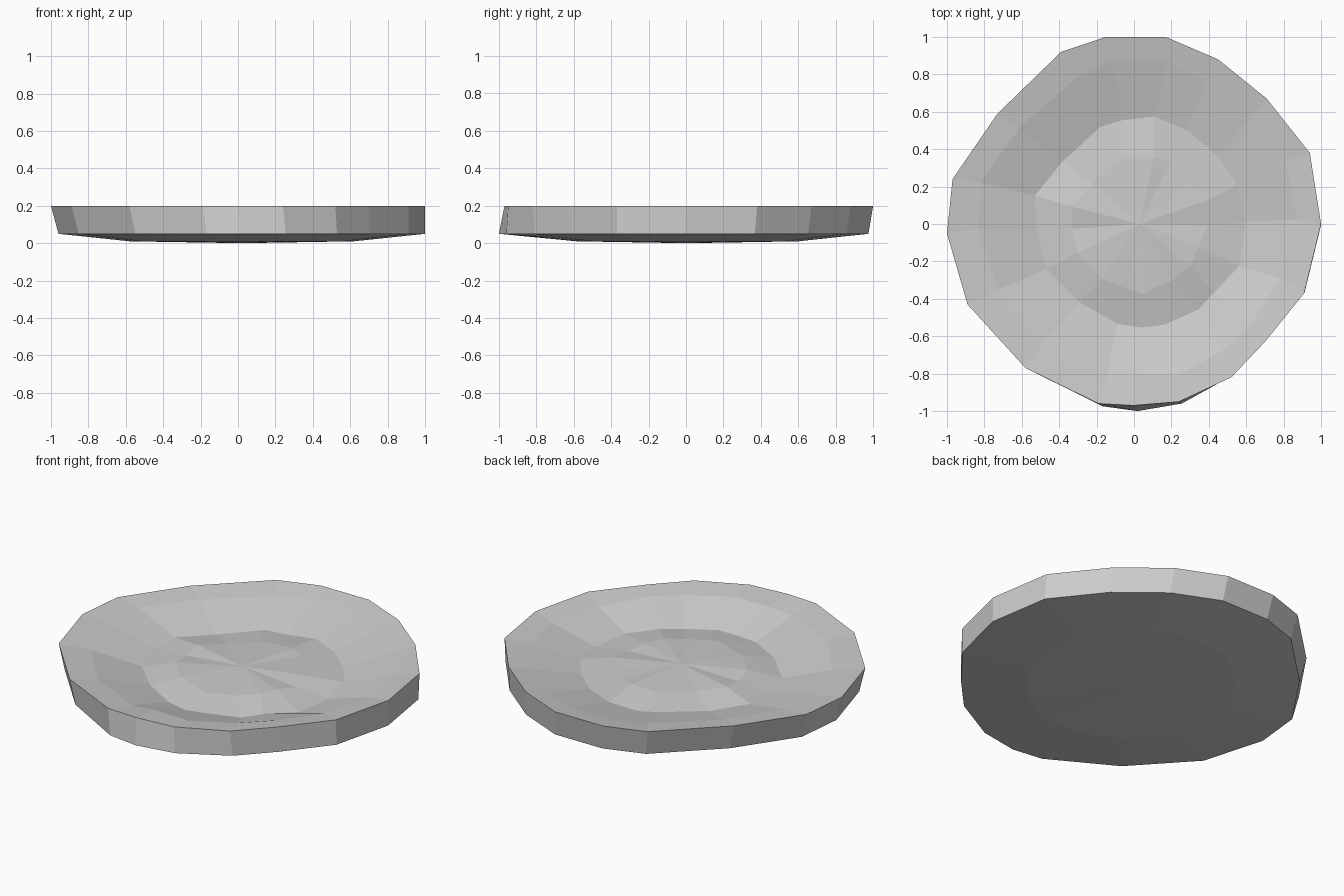
import bpy, bmesh, random

if "Cube" in bpy.data.objects:
    bpy.data.objects.remove(bpy.data.objects["Cube"])

random.seed(4)

# Irregular rim outline seen from above
rim = [(0.17, 1), (0.45, 0.88), (0.71, 0.67), (0.94, 0.38), (1, 0), (0.91, -0.37),
       (0.70, -0.63), (0.52, -0.82), (0.24, -0.95), (0, -0.97), (-0.19, -0.96),
       (-0.58, -0.77), (-0.89, -0.43), (-1, -0.05), (-0.97, 0.24), (-0.73, 0.59),
       (-0.39, 0.92), (-0.15, 1)]

bm = bmesh.new()


def ring(scale, z, dx=0.0, dy=0.0, jitter=0.0):
    return [bm.verts.new((x * scale + dx + random.uniform(-jitter, jitter),
                          y * scale + dy + random.uniform(-jitter, jitter),
                          z + random.uniform(-jitter, jitter) * 0.5)) for x, y in rim]


def bridge(a, b):
    n = len(a)
    for i in range(n):
        j = (i + 1) % n
        bm.faces.new((a[i], a[j], b[j], b[i]))


def cap(loop, co):
    c = bm.verts.new(co)
    for i in range(len(loop)):
        bm.faces.new((loop[i], loop[(i + 1) % len(loop)], c))


# Underside, outer wall, sunken groove, and a low mound in the middle
under = ring(0.6, 0.01, 0.02)
foot = ring(0.98, 0.05, 0.02, -0.005)
for i, y in ((8, -0.96), (9, -1.0), (10, -0.975)):
    foot[i].co.y = y
edge = ring(1.0, 0.2)
rings = [under, foot, edge,
         ring(0.85, 0.18, 0.02, 0.01, 0.015),
         ring(0.57, 0.105, 0.03, 0, 0.02),
         ring(0.37, 0.13, 0.03, 0, 0.02)]
for a, b in zip(rings, rings[1:]):
    bridge(a, b)
cap(under, (0.02, 0, 0))
cap(rings[-1], (0.03, 0, 0.145))

bmesh.ops.recalc_face_normals(bm, faces=bm.faces)
mesh = bpy.data.meshes.new("shallow_dish")
bm.to_mesh(mesh)
bm.free()
dish = bpy.data.objects.new("shallow_dish", mesh)
bpy.context.collection.objects.link(dish)
